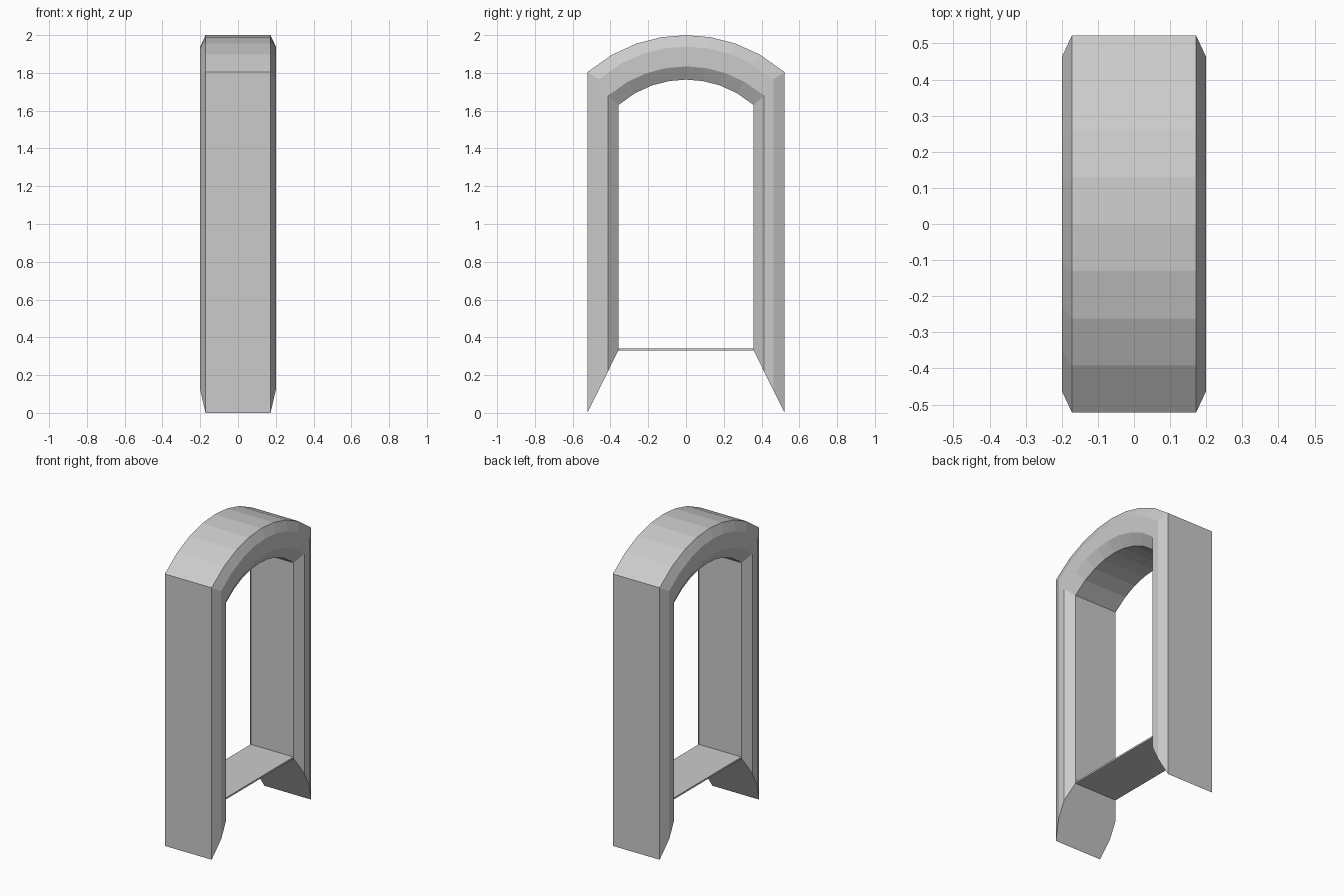
import bpy, bmesh, math

cube = bpy.data.objects.get("Cube")
if cube:
    bpy.data.objects.remove(cube, do_unlink=True)

# Single flat colour
grey = bpy.data.materials.new("light grey")
grey.use_nodes = True
colour = (0.6, 0.6, 0.6, 1)
grey.diffuse_color = colour
grey.node_tree.nodes["Principled BSDF"].inputs["Base Color"].default_value = colour

SEGMENTS = 8
OUTER = 0.522


def arch_path(half, spring):
    """Points up one leg, over a shallow circular arc and down the other leg."""
    sag = 0.375 * half
    radius = (half ** 2 + sag ** 2) / (2 * sag)
    foot = 2.02 * (OUTER - half)
    points = [(-half, foot)]
    for i in range(SEGMENTS + 1):
        y = half * (2 * i / SEGMENTS - 1)
        points.append((y, spring + sag - radius + math.sqrt(radius ** 2 - y ** 2)))
    return points + [(half, foot)]


def add_object(name, bm):
    bmesh.ops.recalc_face_normals(bm, faces=bm.faces)
    mesh = bpy.data.meshes.new(name)
    bm.to_mesh(mesh)
    bm.free()
    mesh.materials.append(grey)
    obj = bpy.data.objects.new(name, mesh)
    bpy.context.collection.objects.link(obj)
    return obj


# Arched frame: bevelled section as (half span, arc spring height, half depth)
section = [(OUTER, 1.804, 0.172), (0.462, 1.766, 0.2),
           (0.412, 1.68, 0.2), (0.358, 1.63, 0.157)]
bm = bmesh.new()
rails = []
for side, rows in ((1, section), (-1, section[::-1])):
    for half, spring, depth in rows:
        rails.append([bm.verts.new((side * depth, y, z))
                      for y, z in arch_path(half, spring)])
for a, b in zip(rails, rails[1:] + rails[:1]):
    for i in range(len(a) - 1):
        bm.faces.new((a[i], a[i + 1], b[i + 1], b[i]))
# Slanted feet
for end in (0, -1):
    bm.faces.new([rail[end] for rail in rails])
add_object("arched_frame", bm)

# Thin sill between the legs
bm = bmesh.new()
bmesh.ops.create_cube(bm, size=1)
bmesh.ops.scale(bm, vec=(0.314, 0.716, 0.011), verts=bm.verts)
sill = add_object("sill", bm)
sill.location.z = 0.336
